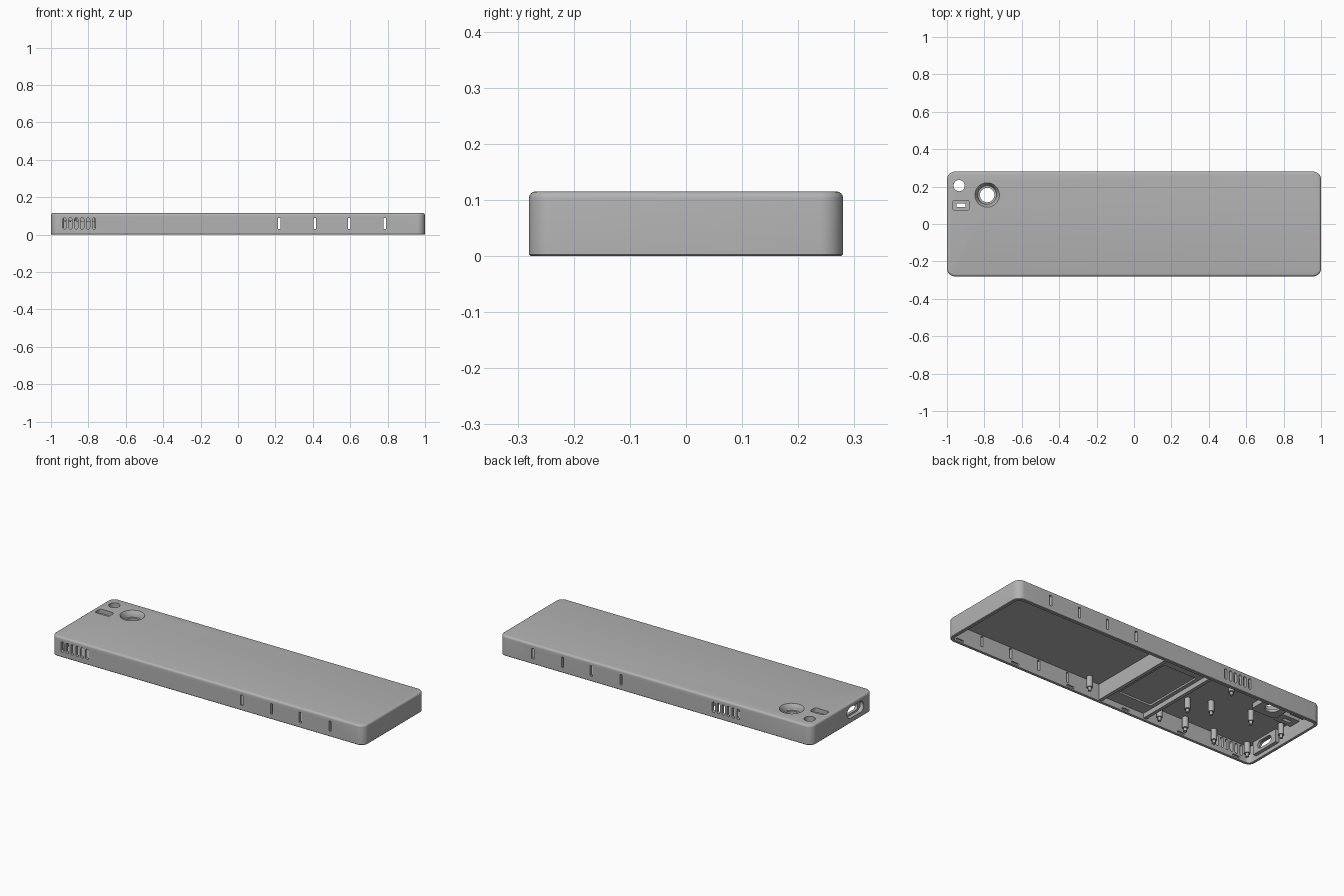
import bpy, bmesh
from math import sin, cos, pi, radians

if "Cube" in bpy.data.objects:
    bpy.data.objects.remove(bpy.data.objects["Cube"])

grey = bpy.data.materials.new("case_grey")
grey.use_nodes = True
grey.diffuse_color = (0.45, 0.45, 0.45, 1)
bsdf = next(n for n in grey.node_tree.nodes if n.type == "BSDF_PRINCIPLED")
bsdf.inputs["Base Color"].default_value = grey.diffuse_color
bsdf.inputs["Roughness"].default_value = 0.6

HEIGHT, CEILING, WALL = 0.115, 0.096, 0.018
HALF_X, HALF_Y = 1.0, 0.28
ORIENT = {"z": lambda a, b, c: (a, b, c),
          "y": lambda a, b, c: (a, c, b),
          "x": lambda a, b, c: (c, a, b)}


def loft(name, centre, rings, axis="z", steps=8):
    """Stack rounded rectangles (half width, half depth, radius, level) along an axis."""
    bm = bmesh.new()
    loops = []
    for hw, hd, r, level in rings:
        loop = []
        for q, (sx, sy) in enumerate([(1, 1), (-1, 1), (-1, -1), (1, -1)]):
            for i in range(steps + 1):
                t = (q + i / steps) * pi / 2
                a = centre[0] + sx * (hw - r) + r * cos(t)
                b = centre[1] + sy * (hd - r) + r * sin(t)
                loop.append(bm.verts.new(ORIENT[axis](a, b, level)))
        loops.append(loop)
    n = len(loops[0])
    for low, high in zip(loops, loops[1:]):
        for i in range(n):
            j = (i + 1) % n
            bm.faces.new((low[i], low[j], high[j], high[i]))
    bm.faces.new(loops[0])
    bm.faces.new(loops[-1])
    bmesh.ops.remove_doubles(bm, verts=bm.verts, dist=1e-5)
    bmesh.ops.recalc_face_normals(bm, faces=bm.faces)
    mesh = bpy.data.meshes.new(name)
    bm.to_mesh(mesh)
    bm.free()
    mesh.materials.append(grey)
    obj = bpy.data.objects.new(name, mesh)
    bpy.context.collection.objects.link(obj)
    return obj


def prism(name, centre, hw, hd, r, lo, hi, axis="z"):
    return loft(name, centre, [(hw, hd, r, lo), (hw, hd, r, hi)], axis)


def cut(targets, cutter):
    """Subtract the cutter from every target, then discard it."""
    for obj in targets:
        mod = obj.modifiers.new("cut", "BOOLEAN")
        mod.operation, mod.solver, mod.object = "DIFFERENCE", "EXACT", cutter
        bpy.context.view_layer.objects.active = obj
        bpy.ops.object.modifier_apply(modifier=mod.name)
    bpy.data.objects.remove(cutter)


# Hollow shell with a softened top edge and an open underside
R, F = 0.042, 0.012
profile = [(0.003, 0), (0, 0.003)]
profile += [(F * (1 - cos(k * pi / 8)), HEIGHT - F + F * sin(k * pi / 8)) for k in range(5)]
shell = loft("case_shell", (0, 0),
             [(HALF_X - d, HALF_Y - d, R - d, z) for d, z in profile])
cut([shell], prism("cavity", (0, 0), HALF_X - WALL, HALF_Y - WALL, R - WALL, -0.1, CEILING))

# Side slots on both long walls
for x in (0.22, 0.41, 0.595, 0.785):
    cut([shell], prism("slot", (x, 0.06), 0.007, 0.03, 0.002, -0.4, 0.4, "y"))

# Vent groups, staggered between the front and back walls
for first, side in ((-0.928, -1), (-0.53, 1)):
    for i in range(6):
        cut([shell], prism("vent", (first + 0.0316 * i, 0.06), 0.009, 0.03, 0.009,
                           side * 0.2, side * 0.4, "y"))

# Snap-fit pockets just inside the rim
for i in range(6):
    for side in (-1, 1):
        cut([shell], prism("pocket", (0.93 - 0.365 * i, 0.014), 0.024, 0.006, 0.005,
                           side * 0.2, side * 0.271, "y"))

# Bosses carrying the lens, light and sensor openings
LENS, SENSOR, LIGHT = (-0.785, 0.155), (-0.935, 0.205), (-0.925, 0.1)
lens_boss = prism("lens_boss", LENS, 0.078, 0.078, 0.02, 0.068, 0.1)
sensor_boss = prism("sensor_boss", SENSOR, 0.042, 0.042, 0.005, 0.068, 0.1)
light_boss = prism("light_boss", LIGHT, 0.055, 0.036, 0.005, 0.072, 0.1)
cut([shell, lens_boss], loft("lens_dish", LENS, [
    (0.05, 0.05, 0.05, 0.082), (0.055, 0.055, 0.055, 0.1),
    (0.066, 0.066, 0.066, HEIGHT + 0.001)], steps=12))
cut([shell, lens_boss], prism("lens_hole", LENS, 0.039, 0.039, 0.039, 0, 0.2))
cut([shell, sensor_boss], prism("sensor_hole", SENSOR, 0.03, 0.03, 0.03, 0, 0.2))
cut([shell, light_boss], prism("light_recess", LIGHT, 0.046, 0.026, 0.014, 0.09, 0.2))
cut([shell, light_boss], prism("light_hole", LIGHT, 0.025, 0.01, 0.001, 0, 0.2))

# Connector port in the right end wall
PORT = (-0.12, 0.06)
port_frame = prism("port_frame", PORT, 0.09, 0.038, 0.004, -0.985, -0.962, "x")
cut([shell, port_frame], prism("port_recess", PORT, 0.076, 0.032, 0.032, -1.1, -0.978, "x"))
cut([shell, port_frame], prism("port_hole", PORT, 0.052, 0.022, 0.02, -1.1, -0.9, "x"))

# Cross tray with two lips and a shallow recess
DEPTH = HALF_Y - WALL + 0.002
tray = prism("tray", (-0.145, 0), 0.155, DEPTH, 0, 0.035, 0.1)
cut([tray], prism("tray_recess", (-0.155, 0), 0.105, 0.18, 0.006, 0, 0.045))
prism("tray_front_lip", (0.002, 0), 0.01, DEPTH, 0, 0.006, 0.1)
prism("tray_rear_lip", (-0.292, 0), 0.01, DEPTH, 0, 0.008, 0.1)

# Mounting posts with locating pins
for x, y in ((0.096, -0.235), (-0.37, -0.24), (-0.54, -0.24), (-0.73, -0.24),
             (-0.945, -0.235), (-0.425, -0.085), (-0.535, -0.03), (-0.75, 0.027),
             (-0.955, 0.02), (-0.485, 0.19)):
    loft("mounting_post", (x, y), [(r, r, r, z) for r, z in (
        (0.016, 0.1), (0.016, 0.035), (0.009, 0.035), (0.009, 0.016))], steps=4)

# Smooth the rounded surfaces and keep the edges crisp
for obj in bpy.context.scene.objects:
    obj.select_set(obj.type == "MESH")
bpy.context.view_layer.objects.active = shell
bpy.ops.object.shade_smooth_by_angle(angle=radians(30))
